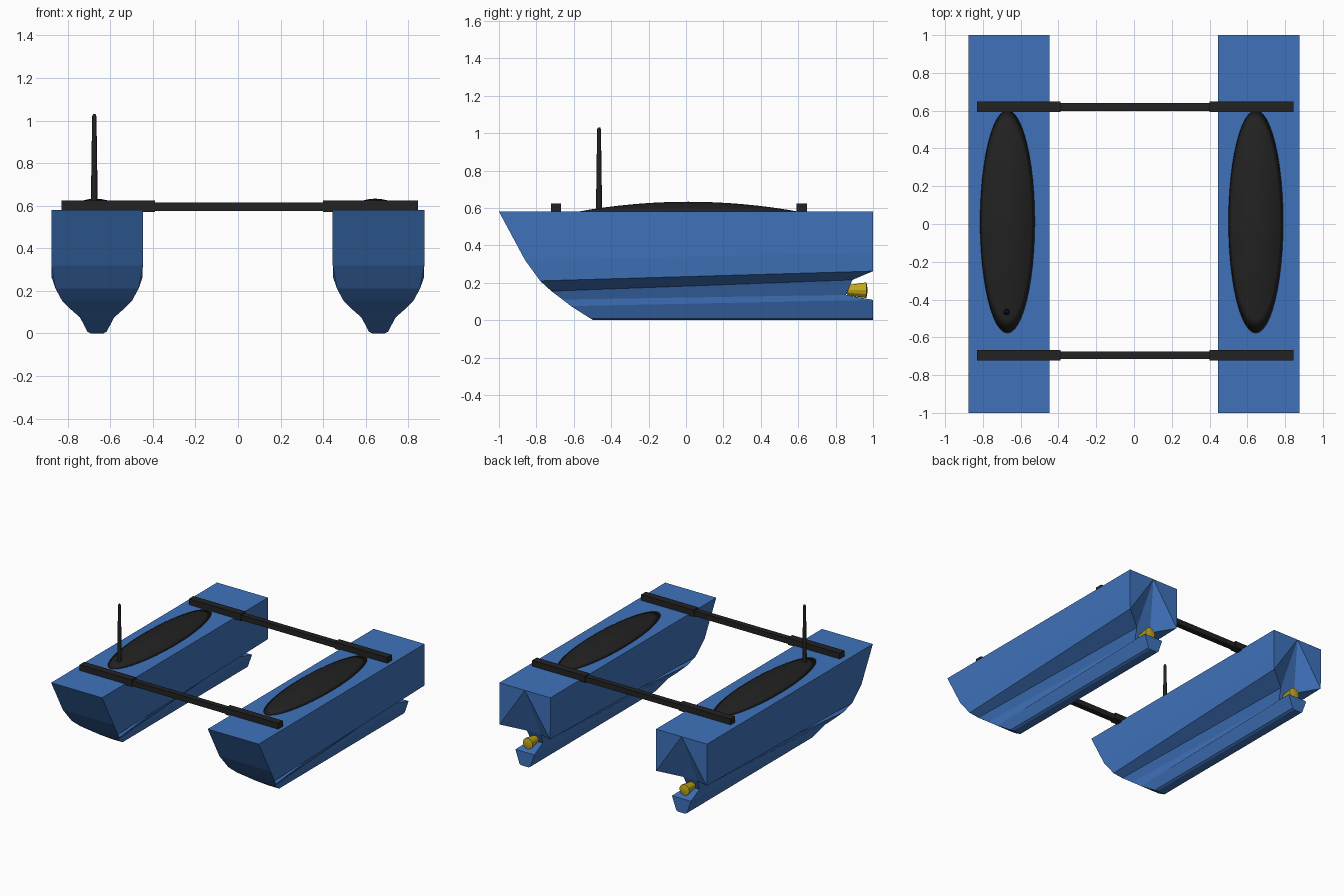
import bpy, bmesh, math

if "Cube" in bpy.data.objects:
    bpy.data.objects.remove(bpy.data.objects["Cube"])


def material(name, col):
    m = bpy.data.materials.new(name)
    m.diffuse_color = (*col, 1)
    m.use_nodes = True
    m.node_tree.nodes["Principled BSDF"].inputs["Base Color"].default_value = m.diffuse_color
    return m


BLUE = material("hull_blue", (0.05, 0.17, 0.5))
BLACK = material("matte_black", (0.016, 0.016, 0.016))
GOLD = material("brass", (0.55, 0.4, 0.01))


def finish(bm, name, mat, smooth=False):
    bmesh.ops.recalc_face_normals(bm, faces=bm.faces)
    me = bpy.data.meshes.new(name)
    for f in bm.faces:
        f.smooth = smooth
    bm.to_mesh(me)
    bm.free()
    me.materials.append(mat)
    ob = bpy.data.objects.new(name, me)
    bpy.context.collection.objects.link(ob)
    return ob


def box(name, x0, x1, y0, y1, z0, z1, mat):
    bm = bmesh.new()
    bmesh.ops.create_cube(bm, size=1)
    for v in bm.verts:
        v.co.x = x0 + (v.co.x + 0.5) * (x1 - x0)
        v.co.y = y0 + (v.co.y + 0.5) * (y1 - y0)
        v.co.z = z0 + (v.co.z + 0.5) * (z1 - z0)
    return finish(bm, name, mat)


def lathe(name, loc, axis, rings, mat, n=16):
    # rings of (position along axis, radius)
    bm = bmesh.new()
    loops = []
    for p, r in rings:
        loop = []
        for i in range(n):
            a = 2 * math.pi * i / n
            u, w = r * math.cos(a), r * math.sin(a)
            co = (loc[0] + u, loc[1] + w, p) if axis == "z" else (loc[0] + u, p, loc[2] + w)
            loop.append(bm.verts.new(co))
        loops.append(loop)
    for a, b in zip(loops, loops[1:]):
        for i in range(n):
            j = (i + 1) % n
            bm.faces.new((a[i], a[j], b[j], b[i]))
    bm.faces.new(loops[0])
    bm.faces.new(loops[-1])
    return finish(bm, name, mat)


# Hull half sections from deck edge to keel: (half width, y, z)
BOW = [(.215, -1, .58), (.215, -.86, .32), (.195, -.78, .21), (.165, -.72, .155),
       (.12, -.66, .11), (.08, -.615, .075), (.045, -.51, .008), (.03, -.495, 0)]
STERN = [(.215, 1, .58), (.215, 1, .36), (.213, 1, .262), (.06, .89, .215),
         (.05, .855, .135), (.08, 1, .108), (.045, 1, .008), (.03, 1, 0)]


def hull(name, cx):
    bm = bmesh.new()

    def side(pts, s):
        return [bm.verts.new((cx + s * x, y, z)) for x, y, z in pts]
    bl, br, sl, sr = side(BOW, -1), side(BOW, 1), side(STERN, -1), side(STERN, 1)
    mid = bm.verts.new((cx, 1, .58))
    n = len(BOW)
    for i in range(n - 1):
        bm.faces.new((bl[i], bl[i + 1], br[i + 1], br[i]))          # bow plate
        for b, s in ((bl, sl), (br, sr)):                           # hull sides
            bm.faces.new((b[i], b[i + 1], s[i + 1], s[i]))
        if i >= 3:                                                  # propeller notch, keel end
            bm.faces.new((sl[i], sl[i + 1], sr[i + 1], sr[i]))
    for s in (sl, sr):                                              # hollow transom
        bm.faces.new((mid, s[0], s[1], s[2]))
        bm.faces.new((mid, s[2], s[3]))
    bm.faces.new((mid, sl[3], sr[3]))
    bm.faces.new((bl[0], br[0], sr[0], mid, sl[0]))                 # deck
    bm.faces.new((bl[-1], br[-1], sr[-1], sl[-1]))                  # keel bottom
    return finish(bm, name, BLUE)


def hatch(name, cx):
    # low domed oval deck cover
    bm = bmesh.new()
    n, rings = 48, 8
    top = bm.verts.new((cx, .012, .633))
    prev = None
    for k in range(1, rings + 1):
        r = k / rings
        loop = [bm.verts.new((cx + .145 * r * math.cos(2 * math.pi * i / n),
                              .012 + .59 * r * math.sin(2 * math.pi * i / n),
                              .58 + .053 * (1 - r * r))) for i in range(n)]
        for i in range(n):
            j = (i + 1) % n
            if prev:
                bm.faces.new((prev[i], prev[j], loop[j], loop[i]))
            else:
                bm.faces.new((top, loop[i], loop[j]))
        prev = loop
    bm.faces.new(prev)
    return finish(bm, name, BLACK, True)


for label, cx, hx in (("left", -.662, -.67), ("right", .66, .645)):
    hull(label + "_hull", cx)
    hatch(label + "_deck_cover", hx)
    # propeller: flared cone on a short shaft
    lathe(label + "_propeller", (cx, 0, .16), "y",
          [(.845, .012), (.87, .028), (.965, .042), (.97, .012)], GOLD, 12)

# Cross beams: thin centre tube, thicker clamps on the decks, collars at the joins
for label, y in (("front", -.695), ("rear", .62)):
    box(label + "_cross_tube", -.42, .43, y - .021, y + .021, .575, .615, BLACK)
    for s, x0, x1, c0, c1 in (("left", -.83, -.39, -.45, -.39), ("right", .4, .845, .4, .46)):
        box(f"{label}_{s}_beam", x0, x1, y - .028, y + .028, .578, .624, BLACK)
        box(f"{label}_{s}_collar", c0, c1, y - .024, y + .024, .57, .62, BLACK)

# Antenna on the left deck cover
lathe("antenna", (-.675, -.465, 0), "z",
      [(.59, .017), (.62, .016), (.9, .012), (1.02, .01), (1.03, .006)], BLACK)
